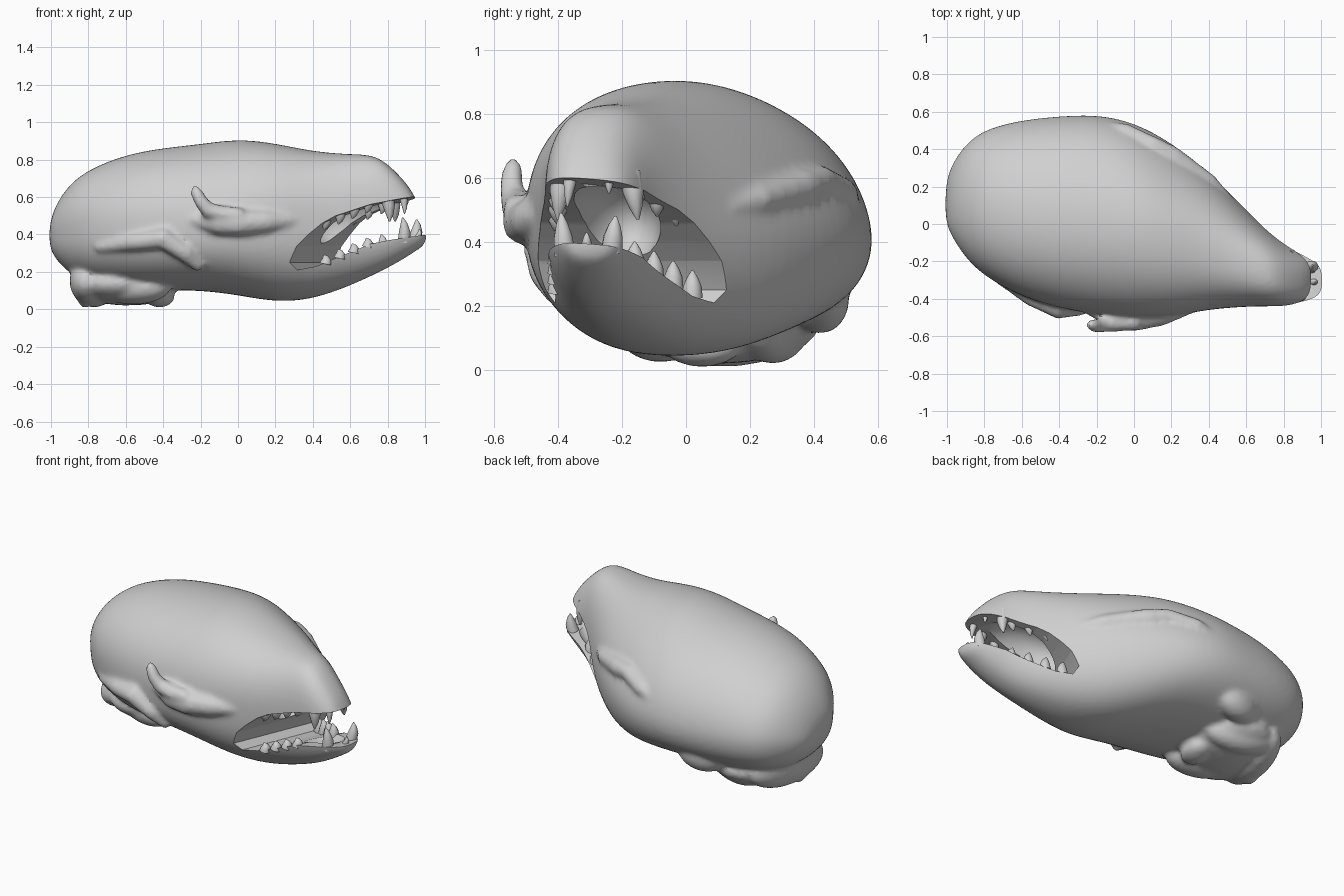
import bpy, bmesh, math
from mathutils import Vector

cube = bpy.data.objects.get("Cube")
if cube:
    bpy.data.objects.remove(cube, do_unlink=True)

bone = bpy.data.materials.new("bone_grey")
bone.use_nodes = True
colour = (0.63, 0.63, 0.63, 1)
bone.diffuse_color = colour
bone.node_tree.nodes["Principled BSDF"].inputs["Base Color"].default_value = colour


def add_object(name, bm):
    bmesh.ops.recalc_face_normals(bm, faces=bm.faces)
    mesh = bpy.data.meshes.new(name)
    bm.to_mesh(mesh)
    bm.free()
    obj = bpy.data.objects.new(name, mesh)
    bpy.context.collection.objects.link(obj)
    mesh.materials.append(bone)
    return obj


def select(objects):
    bpy.ops.object.select_all(action="DESELECT")
    for obj in objects:
        obj.select_set(True)
    bpy.context.view_layer.objects.active = objects[0]


def bake(obj):
    select([obj])
    bpy.ops.object.convert(target="MESH")
    return obj


def tube(name, points):
    """Tapered bony strut through (x, y, z, radius) points."""
    curve = bpy.data.curves.new(name, "CURVE")
    curve.dimensions = "3D"
    curve.bevel_depth = 1
    curve.bevel_resolution = 3
    curve.use_fill_caps = True
    spline = curve.splines.new("POLY")
    spline.points.add(len(points) - 1)
    for p, (x, y, z, r) in zip(spline.points, points):
        p.co = (x, y, z, 1)
        p.radius = r
    obj = bpy.data.objects.new(name, curve)
    bpy.context.collection.objects.link(obj)
    return bake(obj)


def lump(name, centre, radii, turn=0, tilt=0):
    bm = bmesh.new()
    bmesh.ops.create_icosphere(bm, subdivisions=3, radius=1)
    obj = add_object(name, bm)
    obj.location, obj.scale = centre, radii
    obj.rotation_euler = (math.radians(tilt), 0, math.radians(turn))
    return obj


def power(value, n):
    return math.copysign(abs(value) ** (2 / n), value)


# Head stations: x, right edge, left edge, bottom, top, height of widest point
stations = [
    (-1.01, .02, .22, .33, .46, .39),
    (-.97, -.07, .33, .26, .57, .4),
    (-.9, -.18, .43, .19, .67, .42),
    (-.8, -.28, .51, .14, .75, .42),
    (-.6, -.39, .56, .11, .83, .42),
    (-.4, -.45, .58, .1, .865, .42),
    (-.2, -.485, .59, .1, .885, .42),
    (0, -.505, .55, .075, .915, .43),
    (.2, -.495, .44, .035, .89, .44),
    (.4, -.455, .285, .05, .845, .44),
    (.6, -.44, .075, .125, .83, .44),
    (.72, -.44, -.04, .18, .83, .45),
    (.8, -.44, -.1, .22, .78, .46),
    (.88, -.43, -.14, .265, .7, .45),
    (.95, -.41, -.18, .31, .61, .44),
    (1.01, -.37, -.23, .35, .43, .39),
]
SIDES = 32
bm = bmesh.new()
rings = []
for x, right, left, bottom, top, wide in stations:
    ring = []
    temple = max(0, 1 - abs(x - 0.25) / 0.45)
    for i in range(SIDES):
        a = math.tau * i / SIDES
        up = max(0, math.sin(a))
        n = 2.05 + 0.6 * max(0, x) if up else 2.25
        height = top - wide if up else wide - bottom
        y = (left + right) / 2 + (left - right) / 2 * power(math.cos(a), n)
        # The crown leans right and the left temple is hollowed
        y -= up * (0.05 * min(1, 1.2 - max(0, x)) + 0.1 * temple * max(0, math.cos(a)))
        ring.append(bm.verts.new((x, y, wide + height * power(math.sin(a), n))))
    rings.append(ring)
for a, b in zip(rings, rings[1:]):
    for i in range(SIDES):
        j = (i + 1) % SIDES
        bm.faces.new((a[i], a[j], b[j], b[i]))
bm.faces.new(rings[0])
bm.faces.new(rings[-1])
skull = add_object("skull", bm)
skull.modifiers.new("rounding", "SUBSURF").levels = 2
bake(skull)

# Cheek bones, the upright spur and the knobs of the skull base
parts = [
    tube("right_cheek_spur", [(.02, -.525, .5, .045), (-.08, -.525, .505, .05), (-.16, -.535, .53, .045),
                              (-.2, -.545, .58, .038), (-.225, -.54, .63, .033), (-.235, -.54, .66, .015)]),
    tube("right_cheek_ridge", [(-.25, -.44, .48, .04), (-.1, -.5, .46, .065), (0, -.505, .46, .07),
                               (.15, -.48, .47, .065), (.35, -.43, .48, .03)]),
    tube("left_cheek_ridge", [(.55, .07, .49, .03), (.4, .22, .53, .05), (.2, .36, .57, .06),
                              (.1, .42, .59, .05), (-.05, .49, .55, .05), (-.25, .53, .46, .03)]),
    tube("right_ear_ridge", [(-.75, -.27, .33, .03), (-.55, -.39, .36, .05), (-.4, -.45, .38, .06),
                             (-.28, -.44, .3, .05), (-.2, -.4, .22, .03)]),
    lump("left_ear_knob", (-.42, .4, .24), (.17, .1, .13), 15, 20),
    lump("neck_joint", (-.77, .12, .15), (.12, .28, .14), -12),
    lump("skull_base", (-.6, .1, .14), (.27, .32, .12), -15),
    lump("right_base_knob", (-.56, -.08, .12), (.21, .12, .095), -20),
    lump("left_base_knob", (-.55, .27, .13), (.22, .1, .11), -15),
    lump("rear_tip", (-.82, .05, .08), (.04, .07, .075)),
    lump("base_ridge", (-.42, .05, .07), (.08, .12, .06), -12),
]
select([skull] + parts)
bpy.ops.object.join()
bpy.ops.object.transform_apply(location=True, rotation=True, scale=True)
remesh = skull.modifiers.new("fuse", "REMESH")
remesh.mode = "VOXEL"
remesh.voxel_size = 0.014
smooth = skull.modifiers.new("soften", "SMOOTH")
smooth.factor = 0.5
smooth.iterations = 8
bake(skull)

# Open mouth: a slanted wedge and a hollow between the jaws
mouth_line = [(.27, .25), (.32, .34), (.38, .4), (.45, .46), (.52, .5), (.7, .56), (.9, .6),
              (1.6, .61), (1.6, .41), (.98, .4), (.8, .37), (.7, .35), (.55, .29), (.4, .23), (.3, .21)]
bm = bmesh.new()
sides = [[bm.verts.new((x + 0.42 * (y + 0.45), y, z)) for x, z in mouth_line] for y in (-.8, .5)]
for side in sides:
    bm.faces.new(side)
count = len(mouth_line)
for i in range(count):
    j = (i + 1) % count
    bm.faces.new((sides[0][i], sides[0][j], sides[1][j], sides[1][i]))
cutters = [add_object("mouth_cutter", bm),
           lump("palate_cutter", (.67, -.23, .45), (.29, .14, .16), -14)]
for cutter in cutters:
    cutter.hide_render = True
    cut = skull.modifiers.new("mouth", "BOOLEAN")
    cut.operation = "DIFFERENCE"
    cut.solver = "EXACT"
    cut.object = cutter
bake(skull)
for cutter in cutters:
    bpy.data.objects.remove(cutter, do_unlink=True)
skull.data.materials.clear()
skull.data.materials.append(bone)


def tooth(name, root, tip, radius):
    """Curved, pointed tooth from root to tip."""
    root, tip = Vector(root), Vector(tip)
    points = []
    for t, width in ((-.2, 1), (.3, .9), (.7, .55), (1, .12)):
        p = root.lerp(tip, t)
        points.append((p.x + 0.02 * t * (1 - t), p.y, p.z, radius * width))
    return tube(name, points)


# Fangs, front teeth and rows of cheek teeth
teeth = [
    tooth("upper_right_fang", (.8, -.39, .59), (.81, -.4, .47), .036),
    tooth("upper_left_fang", (.83, -.17, .59), (.84, -.15, .47), .036),
    tooth("upper_right_incisor", (.88, -.36, .61), (.89, -.37, .51), .022),
    tooth("upper_left_incisor", (.89, -.24, .61), (.9, -.24, .55), .018),
    tooth("lower_right_fang", (.89, -.38, .38), (.88, -.39, .49), .034),
    tooth("lower_left_fang", (.95, -.23, .39), (.955, -.22, .48), .034),
    tooth("lower_front_tooth", (.96, -.31, .38), (.97, -.31, .43), .018),
]
for i in range(4):
    x = 0.47 + 0.075 * i
    rise = 0.03 * i
    side = 0.03 - 0.06 * i
    teeth += [
        tooth("upper_right_cheek_tooth", (x, -.4, .485 + rise), (x - .01, -.4, .425 + rise), .032),
        tooth("upper_left_cheek_tooth", (x + .08, side, .48 + rise), (x + .07, side, .42 + rise), .03),
        tooth("lower_right_cheek_tooth", (x, -.4, .25 + rise), (x - .01, -.4, .29 + rise), .032),
        tooth("lower_left_cheek_tooth", (x + .08, side - .01, .24 + rise),
              (x + .07, side - .01, .31 + rise), .032),
    ]
for obj in teeth:
    obj.data.materials.clear()
    obj.data.materials.append(bone)

select([skull] + teeth)
bpy.ops.object.shade_smooth_by_angle(angle=math.radians(40))
